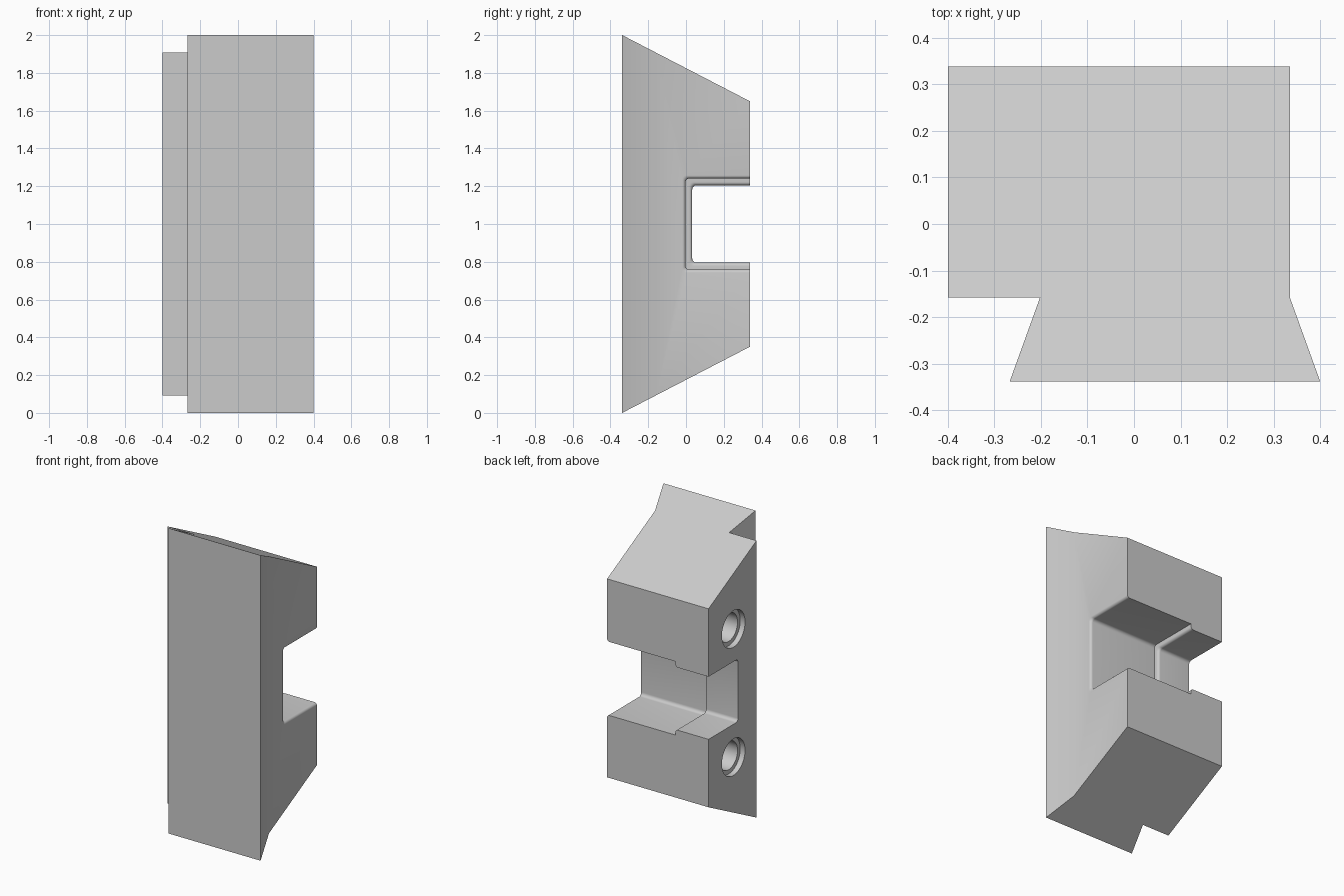
import bpy
import bmesh
from math import sin, cos, pi, radians

if "Cube" in bpy.data.objects:
    bpy.data.objects.remove(bpy.data.objects["Cube"], do_unlink=True)

grey = bpy.data.materials.new("light grey")
grey.use_nodes = True
colour = (0.6, 0.6, 0.6, 1)
grey.diffuse_color = colour
grey.node_tree.nodes["Principled BSDF"].inputs["Base Color"].default_value = colour


def loft(name, rings):
    """Closed solid through matching rings of points."""
    bm = bmesh.new()
    loops = [[bm.verts.new(p) for p in ring] for ring in rings]
    n = len(loops[0])
    for a, b in zip(loops, loops[1:]):
        for i in range(n):
            j = (i + 1) % n
            bm.faces.new((a[i], a[j], b[j], b[i]))
    bm.faces.new(loops[0])
    bm.faces.new(loops[-1])
    bmesh.ops.recalc_face_normals(bm, faces=bm.faces)
    mesh = bpy.data.meshes.new(name)
    bm.to_mesh(mesh)
    bm.free()
    mesh.materials.append(grey)
    obj = bpy.data.objects.new(name, mesh)
    bpy.context.collection.objects.link(obj)
    return obj


# Dovetail block: plan profile with sloped top and bottom
FRONT, BACK, SHOULDER = -0.338, 0.338, -0.158
plan = [(-0.4, BACK), (0.335, BACK), (0.335, SHOULDER), (0.4, FRONT),
        (-0.267, FRONT), (-0.202, SHOULDER), (-0.4, SHOULDER)]


def inset(y):
    return 0.35 * (y - FRONT) / (BACK - FRONT)


block = loft("dovetail_block", [[(x, y, inset(y)) for x, y in plan],
                                [(x, y, 2 - inset(y)) for x, y in plan]])


# Stepped notch across the back, rounded at its inner corners
def notch_ring(x, grow, r=0.022, steps=5):
    half, floor = 0.205 + grow, 0.033 - grow
    ring = [(x, 0.6, 1 + half)]
    for side in (1, -1):
        arc = []
        for k in range(steps + 1):
            a = pi / 2 * k / steps
            arc.append((x, floor + r - r * sin(a), 1 + side * (half - r + r * cos(a))))
        ring += arc if side == 1 else arc[::-1]
    return ring + [(x, 0.6, 1 - half)]


STEP, SIDE, R = -0.16, 0.335, 0.017
WIDE = 0.036
arcs = [pi / 2 * k / 5 for k in range(6)]
sections = [(-0.6, 0)]
sections += [(STEP - R + R * sin(a), R * (1 - cos(a))) for a in arcs]
sections += [(STEP, WIDE)]
sections += [(SIDE - R + R * sin(a), WIDE + R * (1 - cos(a))) for a in arcs]
sections += [(0.6, WIDE + R)]
cutters = [loft("notch_cutter", [notch_ring(x, g) for x, g in sections])]

# Two blind counterbored screw holes in the flat side
bore = [(-0.5, 0.12), (-0.365, 0.12), (-0.365, 0.092), (-0.15, 0.092)]
SEGMENTS = 40
for label, z in (("upper", 1.42), ("lower", 0.58)):
    rings = [[(x, 0.08 + r * cos(2 * pi * i / SEGMENTS), z + r * sin(2 * pi * i / SEGMENTS))
              for i in range(SEGMENTS)] for x, r in bore]
    cutters.append(loft(label + "_hole_cutter", rings))

# Cut the block, then drop the cutters
bpy.ops.object.select_all(action="DESELECT")
block.select_set(True)
bpy.context.view_layer.objects.active = block
for cutter in cutters:
    cutter.hide_render = True
    mod = block.modifiers.new(cutter.name, "BOOLEAN")
    mod.operation = "DIFFERENCE"
    mod.solver = "EXACT"
    mod.object = cutter
    bpy.ops.object.modifier_apply(modifier=mod.name)
    bpy.data.objects.remove(cutter, do_unlink=True)
bpy.ops.object.shade_smooth_by_angle(angle=radians(30))
